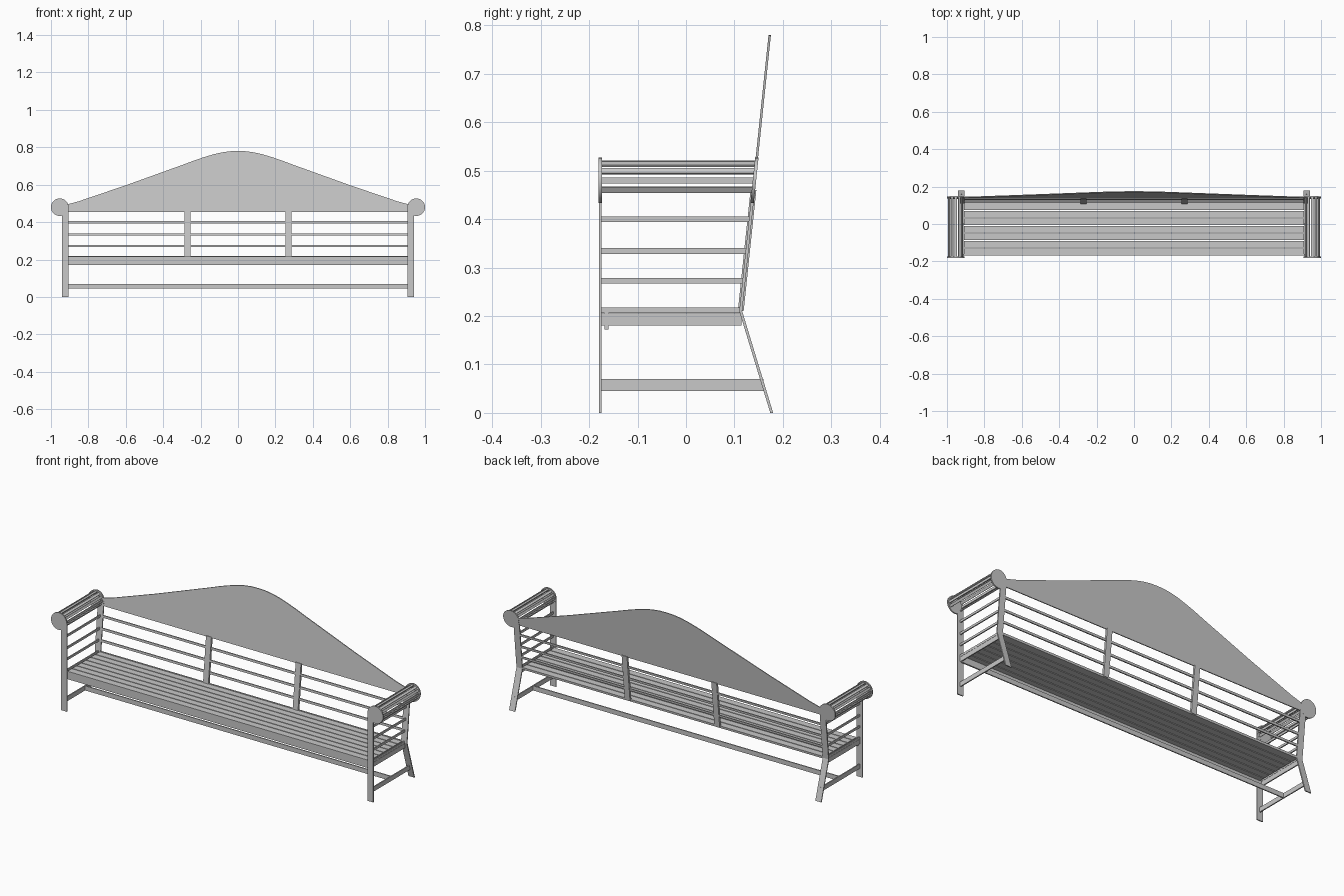
import bpy
import math
from mathutils import Matrix, Vector

cube = bpy.data.objects.get("Cube")
if cube:
    bpy.data.objects.remove(cube, do_unlink=True)

grey = bpy.data.materials.new("plain_grey")
grey.use_nodes = True
grey.diffuse_color = (0.58, 0.58, 0.58, 1)
grey.node_tree.nodes["Principled BSDF"].inputs["Base Color"].default_value = (0.58, 0.58, 0.58, 1)

T = 0.006            # board thickness
FRONT = -0.177       # front leg plane
ROLL_X, ROLL_Z, ROLL_R = 0.953, 0.48, 0.047


def back_y(z):
    """Middle of the reclined back at height z."""
    return 0.113 + 0.105 * (z - 0.21)


def front_y(z):
    return FRONT


def prism(name, loop, offset):
    """Solid made by sweeping a closed loop of points along an offset."""
    n = len(loop)
    off = Vector(offset)
    a = [Vector(p) for p in loop]
    verts = a + [p + off for p in a]
    faces = [tuple(range(n)), tuple(reversed(range(n, 2 * n)))]
    faces += [(i, i + n, (i + 1) % n + n, (i + 1) % n) for i in range(n)]
    mesh = bpy.data.meshes.new(name)
    mesh.from_pydata(verts, [], faces)
    mesh.materials.append(grey)
    obj = bpy.data.objects.new(name, mesh)
    bpy.context.collection.objects.link(obj)
    bpy.context.view_layer.objects.active = obj
    obj.select_set(True)
    bpy.ops.object.mode_set(mode='EDIT')
    bpy.ops.mesh.select_all(action='SELECT')
    bpy.ops.mesh.normals_make_consistent(inside=False)
    bpy.ops.object.mode_set(mode='OBJECT')
    obj.select_set(False)
    return obj


def box(name, x0, x1, y0, y1, z0, z1):
    loop = [(x0, y0, z0), (x1, y0, z0), (x1, y0, z1), (x0, y0, z1)]
    return prism(name, loop, (0, y1 - y0, 0))


def plate(name, outline, plane, t=T):
    """Thin board with an x, z outline standing in a given plane."""
    return prism(name, [(x, plane(z) - t / 2, z) for x, z in outline], (0, t, 0))


def rect(x0, x1, z0, z1):
    return [(x0, z0), (x1, z0), (x1, z1), (x0, z1)]


# End frames
for side, s in (("left", 1), ("right", -1)):
    x0, x1 = sorted((s * 0.905, s * 0.94))
    plate(side + "_front_leg", rect(x0, x1, 0, ROLL_Z), front_y)
    profile = [(0.177, 0), (back_y(0.21), 0.21), (back_y(ROLL_Z), ROLL_Z)]
    loop = [(x0, y - T / 2, z) for y, z in profile]
    loop += [(x0, y + T / 2, z) for y, z in reversed(profile)]
    prism(side + "_back_leg", loop, (x1 - x0, 0, 0))

    # Round plates that close the arm roll
    circle = [(s * ROLL_X + ROLL_R * math.cos(a), ROLL_Z + ROLL_R * math.sin(a))
              for a in (math.tau * i / 32 for i in range(32))]
    for end, plane in (("front", front_y), ("back", back_y)):
        disc = plate(f"{side}_{end}_arm_disc", circle, plane, T + 0.001)
        disc.select_set(True)
        bpy.ops.object.shade_smooth_by_angle()
        disc.select_set(False)

    # Slats around the arm roll
    for i in range(9):
        a = math.radians(-30 + 30 * i)
        turn = Matrix.Rotation(-a, 3, 'Y')
        corners = [(0.036, -0.0065), (0.041, -0.0065), (0.041, 0.0065), (0.036, 0.0065)]
        loop = []
        for r, t in corners:
            p = turn @ Vector((r, 0, t))
            loop.append((s * (ROLL_X + p.x), FRONT, ROLL_Z + p.z))
        prism(f"{side}_roll_slat_{i}", loop, (0, back_y(ROLL_Z + 0.04 * math.sin(a)) - FRONT, 0))

    # Side slats, seat rail and low stretcher
    a, b = s * 0.922 - T / 2, s * 0.922 + T / 2
    for i, z in enumerate((0.212, 0.273, 0.334, 0.4)):
        box(f"{side}_side_slat_{i}", a, b, FRONT, back_y(z), z - T, z + T)
    box(side + "_seat_rail", a, b, FRONT, 0.115, 0.18, 0.205)
    box(side + "_stretcher", a, b, FRONT, 0.16, 0.045, 0.07)

    # Upright in the back
    m = s * 0.27
    plate(side + "_back_upright", rect(m - 0.016, m + 0.016, 0.21, 0.46), back_y, T * 2)

# Seat
for i in range(7):
    y = -0.167 + 0.0402 * i
    box(f"seat_slat_{i}", -0.91, 0.91, y, y + 0.0355, 0.206, 0.215)
box("front_apron", -0.922, 0.922, -0.168, -0.16, 0.172, 0.215)
box("middle_stretcher", -0.922, 0.922, -T / 2, T / 2, 0.045, 0.07)

# Back slats
for i, z in enumerate((0.212, 0.273, 0.334, 0.4)):
    plate(f"back_slat_{i}", rect(-0.92, 0.92, z - T, z + T), back_y)

# Arched back panel
half = [(0.93, 0.455), (0.93, 0.49), (0.85, 0.512), (0.6, 0.597), (0.3, 0.705), (0.23, 0.731),
        (0.18, 0.748), (0.13, 0.763), (0.085, 0.773), (0.04, 0.779)]
outline = half + [(0, 0.78)] + [(-x, z) for x, z in reversed(half)]
plate("back_panel", outline, back_y, T - 0.001)
